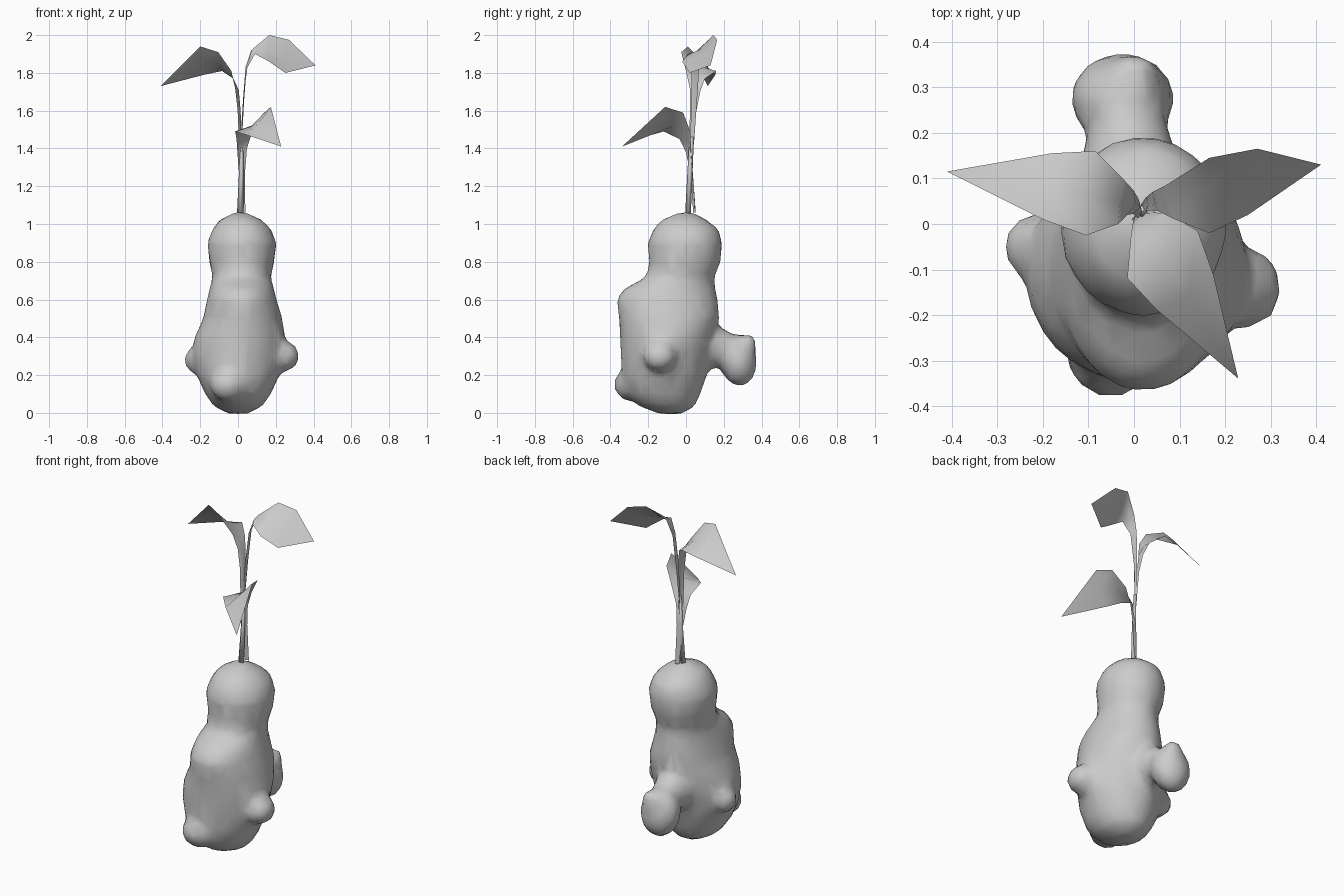
import bpy, bmesh, math
from mathutils import Vector, Matrix

if "Cube" in bpy.data.objects:
    bpy.data.objects.remove(bpy.data.objects["Cube"])


def make_object(name, bm):
    bmesh.ops.recalc_face_normals(bm, faces=bm.faces)
    mesh = bpy.data.meshes.new(name)
    bm.to_mesh(mesh)
    bm.free()
    for p in mesh.polygons:
        p.use_smooth = True
    ob = bpy.data.objects.new(name, mesh)
    bpy.context.collection.objects.link(ob)
    return ob


def loft(bm, rings, sides):
    """Stack of ellipses: z, centre x, centre y, radius x, radius y."""
    loops = []
    for z, cx, cy, rx, ry in rings:
        loops.append([bm.verts.new((cx + rx * math.cos(2 * math.pi * i / sides),
                                    cy + ry * math.sin(2 * math.pi * i / sides), z))
                      for i in range(sides)])
    for a, b in zip(loops, loops[1:]):
        for i in range(sides):
            j = (i + 1) % sides
            bm.faces.new((a[i], a[j], b[j], b[i]))
    bm.faces.new(loops[0][::-1])
    bm.faces.new(loops[-1])


def blob(bm, centre, radii, tilt=0):
    m = Matrix.Translation(centre) @ Matrix.Rotation(tilt, 4, 'X') @ Matrix.Diagonal((*radii, 1))
    bmesh.ops.create_uvsphere(bm, u_segments=20, v_segments=12, radius=1, matrix=m)


# Root body: lofted bulb with head, fused with its knobs
bm = bmesh.new()
loft(bm, [(-0.005, 0, -.08, .05, .06), (.035, 0, -.10, .13, .15), (.10, 0, -.12, .175, .195),
          (.20, 0, -.115, .22, .225), (.30, 0, -.11, .24, .235), (.40, .01, -.10, .24, .25),
          (.50, .025, -.09, .21, .265), (.60, .02, -.10, .185, .27), (.66, .02, -.085, .17, .24),
          (.72, .02, -.03, .155, .18), (.80, .02, -.005, .172, .19), (.90, .02, -.005, .184, .198),
          (.97, .02, 0, .158, .175), (1.02, .015, -.01, .115, .125), (1.063, .01, 0, .03, .03)], 24)
blob(bm, (-.05, -.29, .15), (.10, .09, .09))           # front foot
blob(bm, (.245, -.14, .30), (.08, .09, .08))           # right knob
blob(bm, (-.215, -.05, .28), (.07, .075, .075))        # left knob
blob(bm, (-.025, .275, .28), (.115, .10, .14), .15)    # rear lobe
blob(bm, (.0, .33, .36), (.055, .045, .06))            # rear lobe tip
blob(bm, (-.01, .13, .35), (.105, .14, .11))           # rear lobe neck
body = make_object("root_body", bm)
rem = body.modifiers.new("fuse", 'REMESH')
rem.mode = 'VOXEL'
rem.voxel_size = 0.025
rem.use_smooth_shade = True
smooth = body.modifiers.new("soften", 'SMOOTH')
smooth.factor = 0.5
smooth.iterations = 3
dec = body.modifiers.new("low_poly", 'DECIMATE')
dec.ratio = 0.22

# Main stem
bm = bmesh.new()
loft(bm, [(1.04, .012, .01, .018, .015), (1.25, .018, .02, .014, .014),
          (1.46, .018, .03, .010, .012)], 4)
make_object("stem", bm)


# Leaves: folded ribbons, rows of (edge, midrib, edge) ending in a pointed tip
def leaf(name, rows, tip, matrix=Matrix()):
    bm = bmesh.new()
    verts = [[bm.verts.new(matrix @ Vector(p)) for p in row] for row in rows]
    for a, b in zip(verts, verts[1:]):
        for i in range(2):
            bm.faces.new((a[i], a[i + 1], b[i + 1], b[i]))
    end = bm.verts.new(matrix @ Vector(tip))
    for i in range(2):
        bm.faces.new((verts[-1][i], verts[-1][i + 1], end))
    make_object(name, bm)


left_rows = [
    [(.008, .012, 1.38), (.02, .02, 1.38), (.015, .035, 1.38)],
    [(-.002, .022, 1.60), (.014, .038, 1.60), (.010, .055, 1.60)],
    [(-.015, .02, 1.72), (.004, .045, 1.71), (-.002, .075, 1.70)],
    [(-.035, 0, 1.81), (-.03, .05, 1.78), (-.025, .10, 1.77)],
    [(-.105, -.025, 1.91), (-.10, .06, 1.84), (-.085, .16, 1.81)],
    [(-.20, .01, 1.94), (-.20, .08, 1.87), (-.18, .155, 1.79)],
]
left_tip = (-.41, .115, 1.73)
leaf("left_leaf", left_rows, left_tip)

# Lower front leaf is the left leaf turned about its stem and lowered
turn = (Matrix.Translation((.03, .03, -.32)) @ Matrix.Rotation(math.radians(130), 4, 'Z')
        @ Matrix.Translation((0, -.03, 0)))
leaf("front_leaf", left_rows, left_tip, turn)

right_rows = [
    [(.012, .02, 1.42), (.02, .03, 1.42), (.015, .042, 1.42)],
    [(.026, .03, 1.65), (.032, .042, 1.65), (.026, .058, 1.65)],
    [(.05, .03, 1.83), (.046, .045, 1.83), (.04, .07, 1.83)],
    [(.09, .01, 1.90), (.07, .05, 1.91), (.07, .085, 1.92)],
    [(.165, -.02, 1.86), (.15, .07, 1.92), (.165, .145, 2.0)],
    [(.25, .02, 1.80), (.26, .09, 1.89), (.27, .165, 1.975)],
]
leaf("right_leaf", right_rows, (.41, .13, 1.84))
